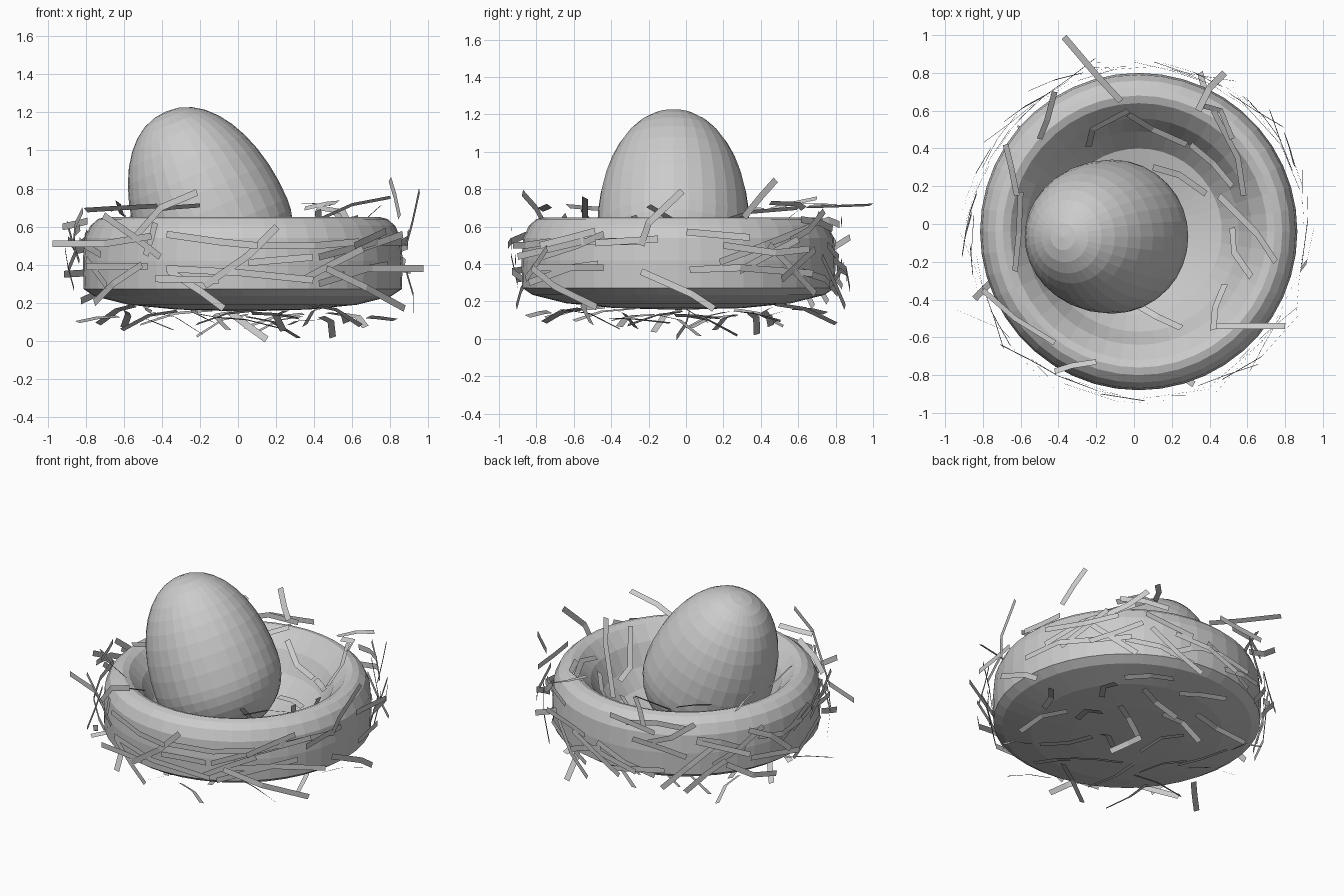
import bpy, bmesh, random
from math import sin, cos, pi, radians, sqrt
from mathutils import Vector, Matrix

if "Cube" in bpy.data.objects:
    bpy.data.objects.remove(bpy.data.objects["Cube"])

random.seed(11)
CX, CY = 0.025, -0.04          # centre of the nest


def make_object(name, bm):
    mesh = bpy.data.meshes.new(name)
    bm.to_mesh(mesh)
    bm.free()
    ob = bpy.data.objects.new(name, mesh)
    bpy.context.collection.objects.link(ob)
    return ob


def lathe(name, profile, segs, matrix):
    bm = bmesh.new()
    vs = [bm.verts.new((r, 0, z)) for r, z in profile]
    es = [bm.edges.new(p) for p in zip(vs, vs[1:])]
    bmesh.ops.spin(bm, geom=vs + es, cent=(0, 0, 0), axis=(0, 0, 1),
                   angle=2 * pi, steps=segs, use_merge=True)
    bmesh.ops.remove_doubles(bm, verts=bm.verts, dist=1e-4)
    bmesh.ops.recalc_face_normals(bm, faces=bm.faces)
    bmesh.ops.transform(bm, matrix=matrix, verts=bm.verts)
    return make_object(name, bm)


# Nest bowl
inner = [(0.68, 0.635), (0.60, 0.55), (0.53, 0.42),
         (0.44, 0.32), (0.25, 0.27), (0, 0.26)]
outer = [(0, 0.155), (0.35, 0.165), (0.60, 0.19), (0.78, 0.235), (0.835, 0.272),
         (0.84, 0.42), (0.83, 0.54), (0.80, 0.605), (0.76, 0.64), (0.72, 0.65)]
lathe("nest_bowl", outer + inner, 44, Matrix.Translation((CX, CY, 0)))

# Egg: round lower end, longer upper end, leaning to the left
egg = []
for i in range(21):
    a = -pi / 2 + pi * i / 20
    egg.append((0.408 * max(cos(a), 0) ** 0.94, sin(a) * (0.67 if a > 0 else 0.38)))
egg[0], egg[-1] = (0, -0.38), (0, 0.67)
lathe("egg", egg, 32, Matrix.Translation((-0.117, -0.067, 0.588))
      @ Matrix.Rotation(radians(-23), 4, 'Y'))


# Straw: flat bent ribbons
def ribbon(bm, pts, normal, width=0.036):
    pts = [Vector((max(-1, min(1, p[0])), max(-1, min(1, p[1])), max(0.0, p[2])))
           for p in pts]
    pairs = []
    for i, p in enumerate(pts):
        d = pts[min(i + 1, len(pts) - 1)] - pts[max(i - 1, 0)]
        side = d.cross(normal).normalized() * width / 2
        pairs.append([bm.verts.new(p + side), bm.verts.new(p - side)])
    for (a, b), (c, d) in zip(pairs, pairs[1:]):
        bm.faces.new((a, b, d, c))


def wall_straw(bm, pts, turn):
    """pts: (sideways, z) seen from the front, turned about z."""
    rot = Matrix.Rotation(turn, 3, 'Z')
    base = random.uniform(0.865, 0.90)
    flare = random.uniform(-0.01, 0.03)
    out = []
    for k, (s, z) in enumerate(pts):
        r = base + flare * k
        out.append(Vector((s, -sqrt(max(r * r - s * s, 0.16)), z)))
    n = rot @ Vector((out[1].x, out[1].y, 0)).normalized()
    ribbon(bm, [rot @ p + Vector((CX, CY, 0)) for p in out], n)


front = [((-1.0, .51), (-.73, .51), (-.48, .55)), ((-.40, .56), (-.12, .52), (.08, .5)),
         ((-.2, .29), (.03, .45), (.18, .6)), ((-.82, .39), (-.62, .39), (-.5, .39)),
         ((-.78, .2), (-.68, .3), (-.53, .4)), ((-.39, .37), (-.22, .26), (-.1, .17)),
         ((-.4, .38), (-.03, .36), (.37, .32)), ((.44, .38), (.68, .38), (.95, .38)),
         ((.44, .38), (.65, .28), (.85, .17)), ((.08, .5), (.38, .5), (.61, .52)),
         ((.48, .44), (.67, .5), (.84, .56)), ((-.57, .54), (-.43, .7), (-.24, .78)),
         ((-.51, .45), (-.48, .54), (-.46, .62))]
right = [((-.86, .44), (-.52, .52), (-.18, .52)), ((-.2, .5), (-.16, .62), (.02, .79)),
         ((-.2, .36), (.07, .24), (.19, .16)), ((.06, .37), (.33, .38), (.72, .35)),
         ((.22, .41), (.46, .5), (.71, .6)), ((.24, .5), (.52, .46), (.7, .48)),
         ((.35, .65), (.44, .76), (.52, .85)), ((-.8, .3), (-.58, .38), (-.43, .4))]

# Straw round the outside wall
bm = bmesh.new()
for group, turn in ((front, 0), (right, pi / 2)):
    for pts in group:
        wall_straw(bm, pts, turn)
for i in range(24):            # back and left sides
    turn = radians(130 + 165 * (i + 0.5) / 24)
    z = random.uniform(0.27, 0.62)
    tilt = radians(random.uniform(-45, 45))
    h = random.uniform(0.15, 0.23)
    bend = random.uniform(-0.04, 0.04)
    wall_straw(bm, [(-h * cos(tilt), z - h * sin(tilt)), (0, z + bend),
                    (h * cos(tilt), z + h * sin(tilt))], turn)
for i in range(16):            # loose ends flaring off all round
    a = 2 * pi * (i + random.random() * 0.6) / 16
    t = Vector((-sin(a), cos(a), 0)) * random.choice((-1, 1))
    n = Vector((cos(a), sin(a), 0))
    p = n * 0.89 + Vector((CX, CY, random.uniform(0.28, 0.66)))
    up = Vector((0, 0, random.uniform(-0.1, 0.12)))
    ribbon(bm, [p - t * 0.16 - n * 0.03 - up, p, p + t * 0.17 + n * 0.04 + up], n)
make_object("outer_straw", bm)


# Straw inside the bowl and over the rim
def bowl_height(r):
    pr = [(1.2, 0.70), (0.76, 0.65)] + inner
    for (r1, z1), (r2, z2) in zip(pr, pr[1:]):
        if r2 <= r <= r1:
            return z2 + (z1 - z2) * (r - r2) / (r1 - r2)
    return 0.7


top = [((-.37, .99), (-.2, .79), (-.07, .65)), ((-.24, .41), (-.22, .5), (-.03, .6)),
       ((-.03, .58), (.1, .5), (.28, .42)), ((.42, .6), (.55, .35), (.58, .15)),
       ((.3, .42), (.42, .32), (.52, .2)), ((.1, .3), (.24, .26), (.38, .16)),
       ((.45, .15), (.65, -.05), (.75, -.2)), ((.52, -.02), (.53, -.15), (.62, -.28)),
       ((.48, -.32), (.43, -.44), (.42, -.56)), ((.42, -.54), (.6, -.54), (.8, -.54)),
       ((0, -.42), (.12, -.49), (.25, -.55)), ((-.8, -.35), (-.63, -.5), (-.42, -.63)),
       ((-.42, -.78), (-.33, -.75), (-.2, -.73)), ((-.6, .17), (-.61, -.05), (-.63, -.25)),
       ((-.68, .42), (-.65, .3), (-.62, .15)), ((.35, .63), (.46, .6), (.52, .45)),
       ((-.5, .45), (-.46, .55), (-.42, .7)), ((.48, .8), (.4, .72), (.34, .6))]
bm = bmesh.new()
for pts in top:
    lift = random.uniform(0.02, 0.06)
    path = []
    for k, (x, y) in enumerate(pts):
        r = sqrt((x - CX) ** 2 + (y - CY) ** 2)
        path.append((x, y, bowl_height(r) + lift + 0.02 * k))
    mx, my = pts[1][0] - CX, pts[1][1] - CY
    ribbon(bm, path, Vector((-mx * 0.9, -my * 0.9, 0.8)).normalized())
make_object("inner_straw", bm)

# Straw under the bowl: loose pieces in the middle, spokes past the lower edge
bm = bmesh.new()
for i in range(26):
    a = i * 2.4
    r = 0.80 * sqrt((i + 1) / 26)
    z = random.uniform(0.10, 0.15) if r < 0.6 else random.uniform(0.12, 0.20)
    p = Vector((CX + r * cos(a), CY + r * sin(a), z))
    b = a + (random.uniform(0, 3) if r < 0.55 else random.choice((-0.9, 0.9, 0.5)))
    d = Vector((cos(b), sin(b), 0)) * random.uniform(0.13, 0.19)
    k = Vector((-d.y, d.x, 0)) * random.uniform(-0.3, 0.3)
    drop = Vector((0, 0, random.uniform(0.01, 0.09)))
    n = Vector((0.6 * r * cos(a), 0.6 * r * sin(a), -0.8)).normalized()
    ribbon(bm, [p - d + drop * 0.3, p + k, p + d - drop], n)
ribbon(bm, [(-.04, .02, .15), (.05, 0, .08), (.15, -.05, .008)], Vector((0, -1, 0)))
make_object("under_straw", bm)
